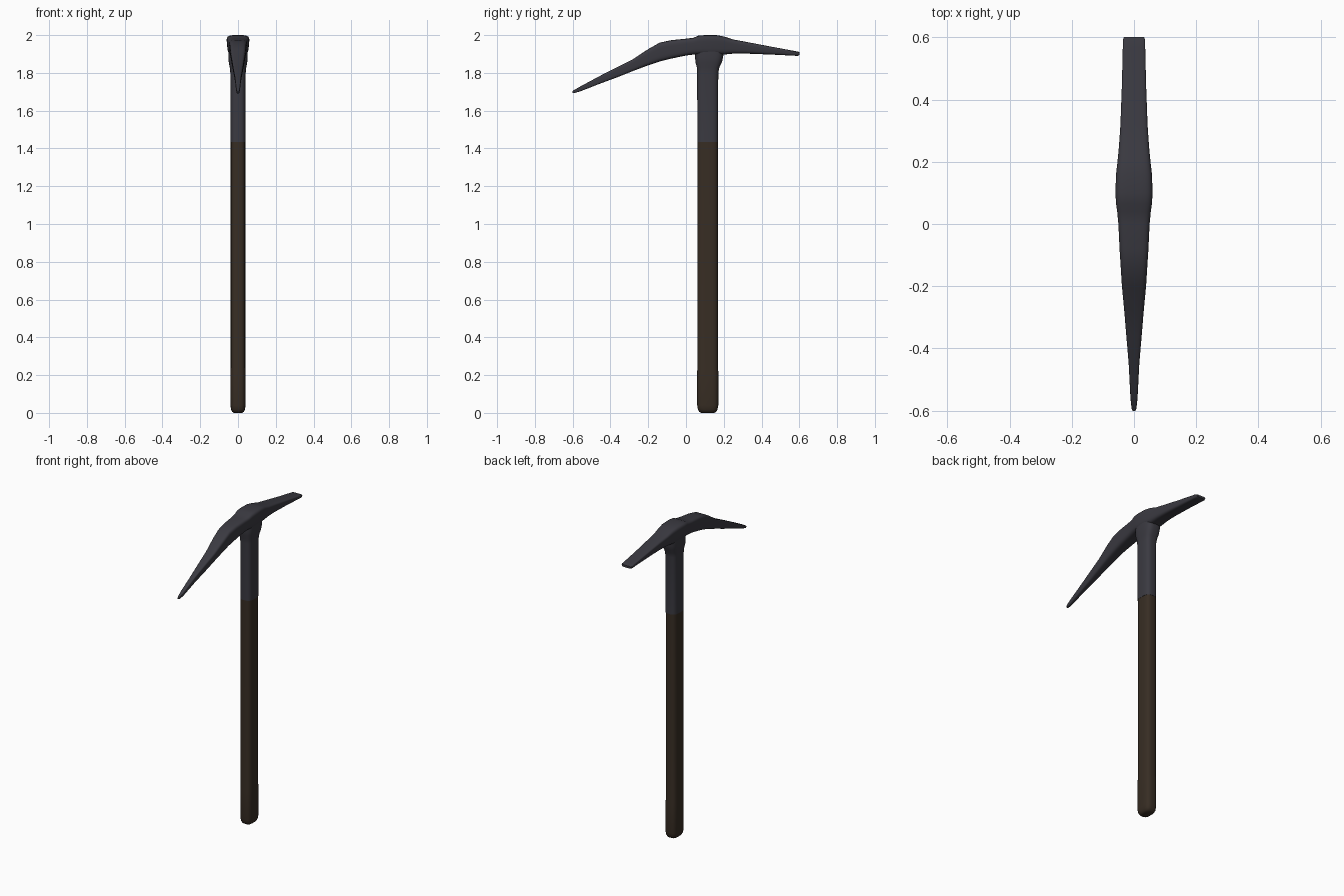
import bpy, bmesh, math


def material(name, rgb):
    m = bpy.data.materials.new(name)
    m.diffuse_color = (*rgb, 1)
    return m


iron = material("dark_iron", (0.043, 0.042, 0.053))
wood = material("dark_wood", (0.038, 0.026, 0.017))


def superellipse(a, b, power, n=32):
    """Rounded rectangle outline with half sizes a, b."""
    pts = []
    for i in range(n):
        t = 2 * math.pi * (i + 0.5) / n
        c, s = math.cos(t), math.sin(t)
        pts.append((a * math.copysign(abs(c) ** (2 / power), c),
                    b * math.copysign(abs(s) ** (2 / power), s)))
    return pts


def loft(name, rings, mat):
    bm = bmesh.new()
    loops = [[bm.verts.new(p) for p in ring] for ring in rings]
    n = len(loops[0])
    for a, b in zip(loops, loops[1:]):
        for i in range(n):
            j = (i + 1) % n
            bm.faces.new((a[i], a[j], b[j], b[i]))
    bm.faces.new(loops[0])
    bm.faces.new(loops[-1])
    bmesh.ops.recalc_face_normals(bm, faces=bm.faces)
    me = bpy.data.meshes.new(name)
    bm.to_mesh(me)
    bm.free()
    me.materials.append(mat)
    ob = bpy.data.objects.new(name, me)
    bpy.context.collection.objects.link(ob)
    bpy.ops.object.select_all(action='DESELECT')
    bpy.context.view_layer.objects.active = ob
    ob.select_set(True)
    bpy.ops.object.shade_smooth_by_angle(angle=math.radians(45))
    return ob


def upright(name, sections, mat):
    """Vertical loft: (z, half x, centre y, half y)."""
    loft(name, [[(x, cy + y, z) for x, y in superellipse(hx, hy, 3.2)]
                for z, hx, cy, hy in sections], mat)


# wooden shaft with a rounded butt
upright("handle", [(0.0, 0.022, 0.115, 0.034), (0.006, 0.031, 0.115, 0.045),
                   (0.018, 0.037, 0.115, 0.052), (0.04, 0.040, 0.115, 0.056),
                   (0.22, 0.040, 0.115, 0.056), (0.24, 0.039, 0.115, 0.054),
                   (1.435, 0.039, 0.115, 0.054)], wood)

# iron sleeve, flaring into a collar under the head
upright("socket", [(1.435, 0.040, 0.115, 0.055), (1.80, 0.041, 0.115, 0.056),
                   (1.83, 0.044, 0.117, 0.060), (1.855, 0.049, 0.120, 0.070),
                   (1.88, 0.051, 0.122, 0.074), (1.92, 0.052, 0.124, 0.078),
                   (1.95, 0.050, 0.124, 0.075)], iron)

# head sections along y: (y, bottom z, top z, half width)
sections = [(-0.602, 1.694, 1.702, 0.004), (-0.595, 1.692, 1.708, 0.008),
            (-0.56, 1.702, 1.728, 0.012), (-0.45, 1.745, 1.787, 0.018),
            (-0.36, 1.778, 1.833, 0.026), (-0.28, 1.810, 1.873, 0.033),
            (-0.20, 1.840, 1.926, 0.041), (-0.14, 1.860, 1.960, 0.045),
            (-0.08, 1.875, 1.973, 0.049), (0.0, 1.892, 1.981, 0.053),
            (0.04, 1.897, 1.986, 0.057), (0.065, 1.897, 1.997, 0.061),
            (0.10, 1.895, 2.0, 0.063), (0.16, 1.895, 2.0, 0.061),
            (0.20, 1.897, 1.993, 0.056), (0.25, 1.902, 1.977, 0.051),
            (0.32, 1.902, 1.964, 0.046), (0.45, 1.897, 1.939, 0.041),
            (0.57, 1.891, 1.917, 0.038), (0.592, 1.890, 1.913, 0.038),
            (0.602, 1.895, 1.909, 0.034)]
rings = []
for y, lo, hi, w in sections:
    h = (hi - lo) / 2
    ring = []
    for x, z in superellipse(w, h, 4.5):
        # underside narrower than the top
        ring.append((x * (0.92 + 0.08 * z / h), y, (lo + hi) / 2 + z))
    rings.append(ring)
loft("pick_head", rings, iron)
